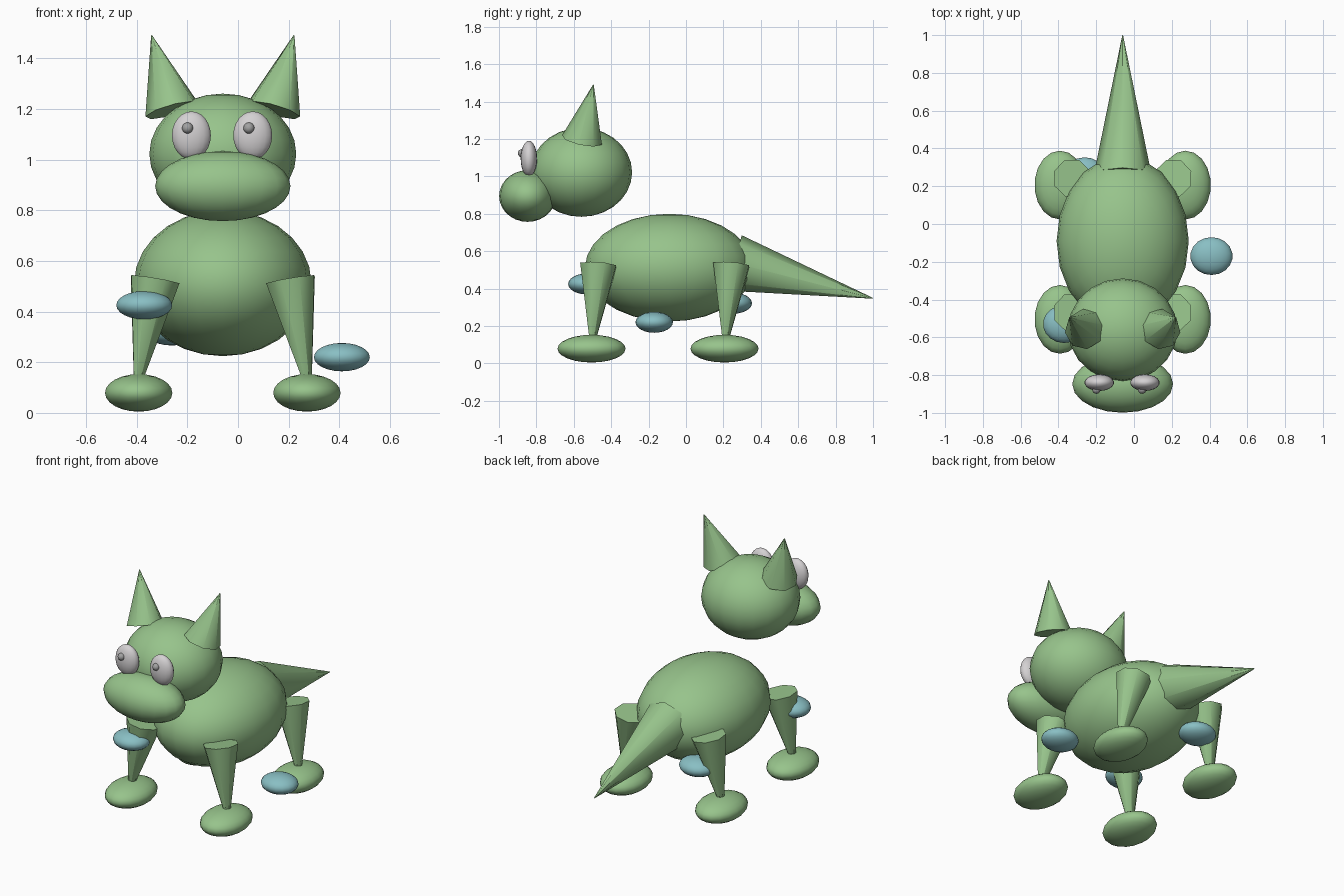
import bpy, math
from mathutils import Vector

if "Cube" in bpy.data.objects:
    bpy.data.objects.remove(bpy.data.objects["Cube"])

MID = -0.06  # symmetry plane of the animal


def material(name, rgb):
    m = bpy.data.materials.new(name)
    m.diffuse_color = (*rgb, 1)
    m.use_nodes = True
    m.node_tree.nodes["Principled BSDF"].inputs["Base Color"].default_value = m.diffuse_color
    return m


green = material("leaf green", (0.31, 0.55, 0.26))
blue = material("pale teal", (0.25, 0.52, 0.55))
white = material("eye white", (0.66, 0.64, 0.65))
grey = material("pupil grey", (0.36, 0.36, 0.36))


def finish(name, mat):
    o = bpy.context.object
    o.name = name
    o.data.materials.append(mat)
    bpy.ops.object.shade_smooth_by_angle(angle=math.radians(60))
    return o


def ellipsoid(name, centre, radii, mat, segments=18, rings=12):
    bpy.ops.mesh.primitive_uv_sphere_add(segments=segments, ring_count=rings, radius=1, location=centre)
    bpy.context.object.scale = radii
    bpy.ops.object.transform_apply(location=False, rotation=False, scale=True)
    return finish(name, mat)


def cone(name, base, tip, radius, mat):
    base, tip = Vector(base), Vector(tip)
    axis = tip - base
    bpy.ops.mesh.primitive_cone_add(vertices=8, radius1=radius, radius2=0.002, depth=axis.length,
                                    location=(base + tip) / 2)
    o = bpy.context.object
    o.rotation_euler = axis.to_track_quat('Z', 'Y').to_euler()
    return finish(name, mat)


# Body, head and muzzle
ellipsoid("body", (MID, -0.09, 0.512), (0.35, 0.45, 0.288), green, 20, 14)
ellipsoid("head", (MID, -0.56, 1.022), (0.29, 0.272, 0.238), green, 20, 14)
ellipsoid("muzzle", (MID, -0.847, 0.895), (0.267, 0.152, 0.138), green, 20, 14)

# Tail
cone("tail", (MID, 0.26, 0.537), (MID, 1.0, 0.348), 0.153, green)

for side, s in (("left", -1), ("right", 1)):
    # Ears
    cone(side + "_ear", (MID + s * 0.2, -0.556, 1.195), (MID + s * 0.281, -0.495, 1.49), 0.11, green)
    # Legs and feet
    for end, y in (("front", -0.505), ("back", 0.206)):
        cone(f"{end}_{side}_leg", (MID + s * 0.267, y + 0.036, 0.525), (MID + s * 0.347, y, 0.05), 0.104, green)
        ellipsoid(f"{end}_{side}_foot", (MID + s * 0.332, y, 0.079), (0.135, 0.182, 0.074), green)

# Eyes and pupils, both pupils glancing the same way
for side, x in (("left", -0.184), ("right", 0.058)):
    ellipsoid(side + "_eye", (x, -0.84, 1.095), (0.078, 0.044, 0.095), white)
    ellipsoid(side + "_pupil", (x - 0.015, -0.877, 1.124), (0.022, 0.022, 0.022), grey)

# Floating discs around the body
for i, centre in enumerate([(0.41, -0.17, 0.22), (-0.37, -0.53, 0.425), (-0.26, 0.253, 0.322)]):
    ellipsoid(f"disc_{i + 1}", centre, (0.112, 0.1, 0.056), blue)
